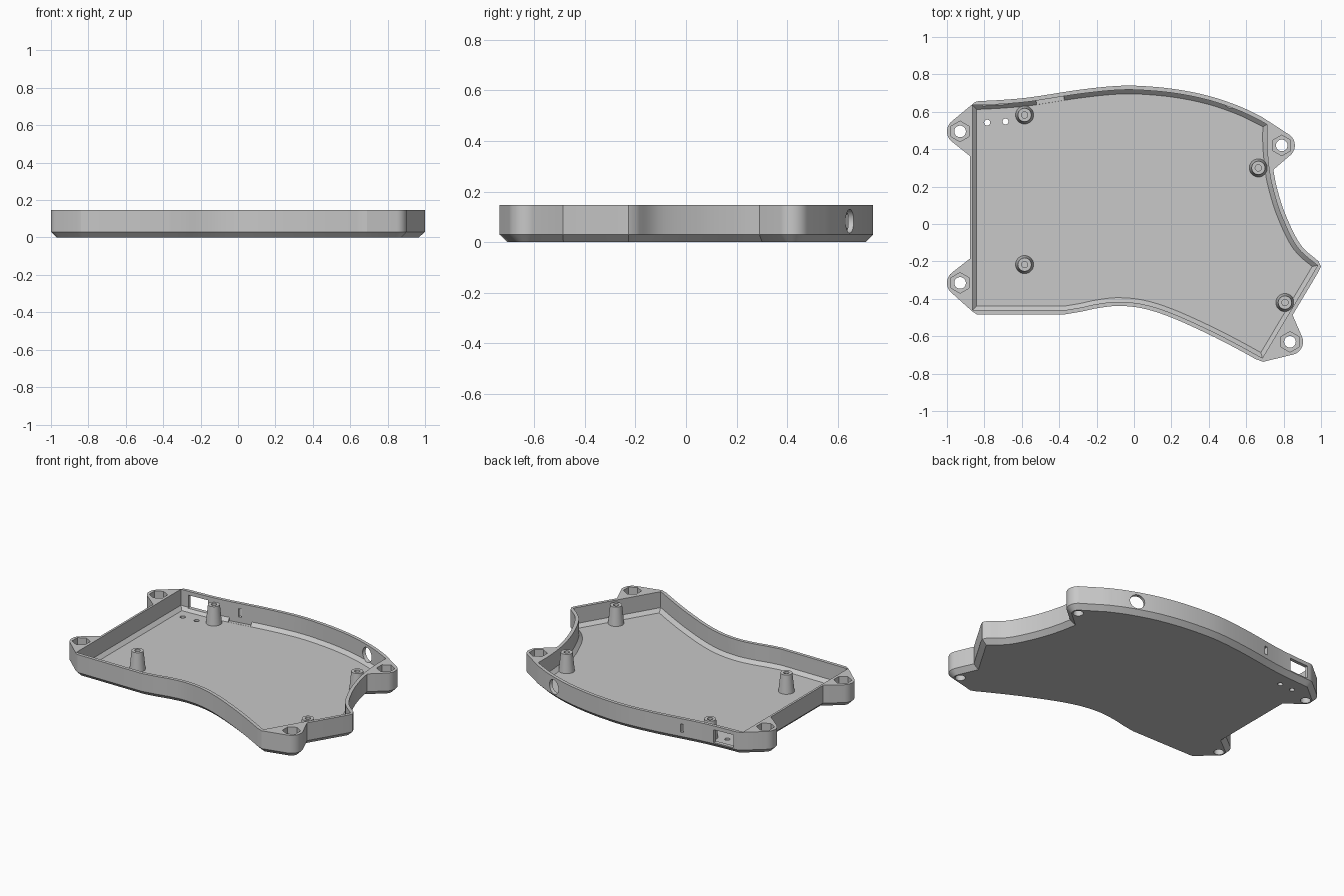
import bpy, bmesh, math
from mathutils import Vector, Matrix

if "Cube" in bpy.data.objects:
    bpy.data.objects.remove(bpy.data.objects["Cube"])

HEIGHT, FLOOR, CHAMFER, WALL = 0.148, 0.02, 0.03, 0.022
EAR_R = 0.07

grey = bpy.data.materials.new("case_grey")
grey.use_nodes = True
grey.diffuse_color = (0.58, 0.58, 0.58, 1)
grey.node_tree.nodes["Principled BSDF"].inputs["Base Color"].default_value = grey.diffuse_color


def spline(pts, steps=6):
    """Smooth curve through the points."""
    p = [Vector(q) for q in pts]
    p = [2 * p[0] - p[1]] + p + [2 * p[-1] - p[-2]]
    out = []
    for a, b, c, d in zip(p, p[1:], p[2:], p[3:]):
        for i in range(steps):
            t = i / steps
            out.append(0.5 * (2 * b + (c - a) * t + (2 * a - 5 * b + 4 * c - d) * t ** 2
                              + (3 * b - a - 3 * c + d) * t ** 3))
    return out + [p[-2]]


def arc(centre, start, end, steps=12):
    angles = [math.radians(start + (end - start) * i / steps) for i in range(steps + 1)]
    return [Vector(centre) + EAR_R * Vector((math.cos(a), math.sin(a))) for a in angles]


def inset(loop, dist):
    """Move a counter-clockwise outline inwards with mitred corners."""
    out = []
    for i, p in enumerate(loop):
        d1 = (p - loop[i - 1]).normalized()
        d2 = (loop[(i + 1) % len(loop)] - p).normalized()
        n1, n2 = Vector((-d1.y, d1.x)), Vector((-d2.y, d2.x))
        out.append(p + (n1 + n2) * dist / (1 + n1.dot(n2)))
    return out


def finish(name, bm):
    mesh = bpy.data.meshes.new(name)
    bm.to_mesh(mesh)
    bm.free()
    mesh.materials.append(grey)
    obj = bpy.data.objects.new(name, mesh)
    bpy.context.collection.objects.link(obj)
    return obj


def loft(name, rings):
    """Solid from stacked counter-clockwise (outline, z) rings, lowest first."""
    bm = bmesh.new()
    loops = [[bm.verts.new((p.x, p.y, z)) for p in loop] for loop, z in rings]
    for lo, hi in zip(loops, loops[1:]):
        for i in range(len(lo)):
            j = (i + 1) % len(lo)
            bm.faces.new((lo[i], lo[j], hi[j], hi[i]))
    caps = [bm.faces.new(loops[0][::-1]), bm.faces.new(loops[-1])]
    bm.normal_update()
    bmesh.ops.triangulate(bm, faces=caps)
    return finish(name, bm)


def prism(name, x, y, z0, z1, r0, r1, sides=32, turn=0.0):
    ang = [turn + math.tau * i / sides for i in range(sides)]
    ring = lambda r: [Vector((x + r * math.cos(a), y + r * math.sin(a))) for a in ang]
    return loft(name, [(ring(r0), z0), (ring(r1), z1)])


def box(name, centre, size, turn=0.0):
    bm = bmesh.new()
    bmesh.ops.create_cube(bm, size=1, matrix=Matrix.Translation(centre)
                          @ Matrix.Rotation(turn, 4, 'Z') @ Matrix.Diagonal((*size, 1)))
    return finish(name, bm)


def activate(obj):
    bpy.ops.object.select_all(action='DESELECT')
    obj.select_set(True)
    bpy.context.view_layer.objects.active = obj


def cut(target, cutter):
    mod = target.modifiers.new("cut", 'BOOLEAN')
    mod.operation, mod.solver, mod.object = 'DIFFERENCE', 'EXACT', cutter
    activate(target)
    bpy.ops.object.modifier_apply(modifier=mod.name)
    bpy.data.objects.remove(cutter)


# Curved sides of the case
front = spline([(-.37, -.483), (-.28, -.468), (-.19, -.449), (-.08, -.438), (.05, -.452),
                (.2, -.5), (.4, -.59), (.55, -.667), (.65, -.722)])
right = [(.89, -.11), (.81, .05), (.765, .19), (.745, .29)]
back = spline([(.685, .572), (.567, .628), (.41, .682), (.245, .717), (.085, .735),
               (-.075, .739), (-.29, .718), (-.55, .678), (-.7, .664), (-.83, .657)])
ears = {"upper_left": (-.93, .495), "lower_left": (-.93, -.315),
        "upper_right": (.79, .42), "lower_right": (.834, -.63)}
V = lambda *pts: [Vector(p) for p in pts]

# Outline with screw ears, and plain outline for the cavity
outer = (V((-.865, -.467), (-.84, -.483)) + front + V((.69, -.737))
         + arc(ears["lower_right"], -78, 20) + V((.848, -.487), (.985, -.258), (1, -.228))
         + spline([(.985, -.198)] + right) + arc(ears["upper_right"], -42, 57)
         + V((.715, .552)) + back + V((-.85, .652))
         + arc(ears["upper_left"], 128, 230) + V((-.877, .363), (-.877, -.185))
         + arc(ears["lower_left"], 130, 233))
inner = (V((-.885, -.483)) + front + V((.695, -.745))
         + spline([(1.01, -.217)] + right + [(.733, .42), (.733, .545)])
         + back + V((-.885, .657)))

case = loft("case_tray", [(inset(outer, CHAMFER), 0), (outer, CHAMFER), (outer, HEIGHT)])
wall_line = inset(inner, WALL)
cut(case, loft("cavity", [(inset(inner, WALL * 2), FLOOR), (wall_line, FLOOR + WALL),
                          (wall_line, HEIGHT + .1)]))

# Screw holes and hexagonal nut pockets in the ears
for x, y in ears.values():
    cut(case, prism("screw_hole", x, y, -.1, .3, .031, .031))
    cut(case, prism("nut_pocket", x, y, HEIGHT - .05, .3, .055, .055, 6, math.pi / 6))

# Port opening, narrow slot and relief in the back wall
cut(case, box("port_opening", (-.74, .65, .08), (.14, .12, .085)))
cut(case, box("slot", (-.455, .69, .085), (.022, .1, .055)))
cut(case, box("relief", (-.445, .642, .06), (.15, .06, .079), math.radians(9.5)))

# Round opening through the curved back wall
round_cut = prism("round_opening", 0, 0, -.08, .08, .047, .047)
round_cut.data.transform(Matrix.Translation((.515, .645, .083))
                         @ Matrix.Rotation(math.radians(-19), 4, 'Z')
                         @ Matrix.Rotation(math.radians(-90), 4, 'X'))
cut(case, round_cut)

# Two small holes through the floor
for x, y in ((-.785, .542), (-.687, .548)):
    cut(case, prism("floor_hole", x, y, -.1, .1, .016, .016, 24))

# Tapered hollow standoffs
parts = [case]
for name, x, y in (("back_right", -.585, .583), ("front_right", -.585, -.217),
                   ("back_left", .665, .3), ("front_left", .807, -.42)):
    post = prism(name + "_standoff", x, y, FLOOR - .005, .142, .049, .036)
    cut(post, prism("pilot_hole", x, y, .05, .3, .017, .017, 24))
    parts.append(post)

for part in parts:
    activate(part)
    bpy.ops.object.shade_smooth_by_angle(angle=math.radians(30))
